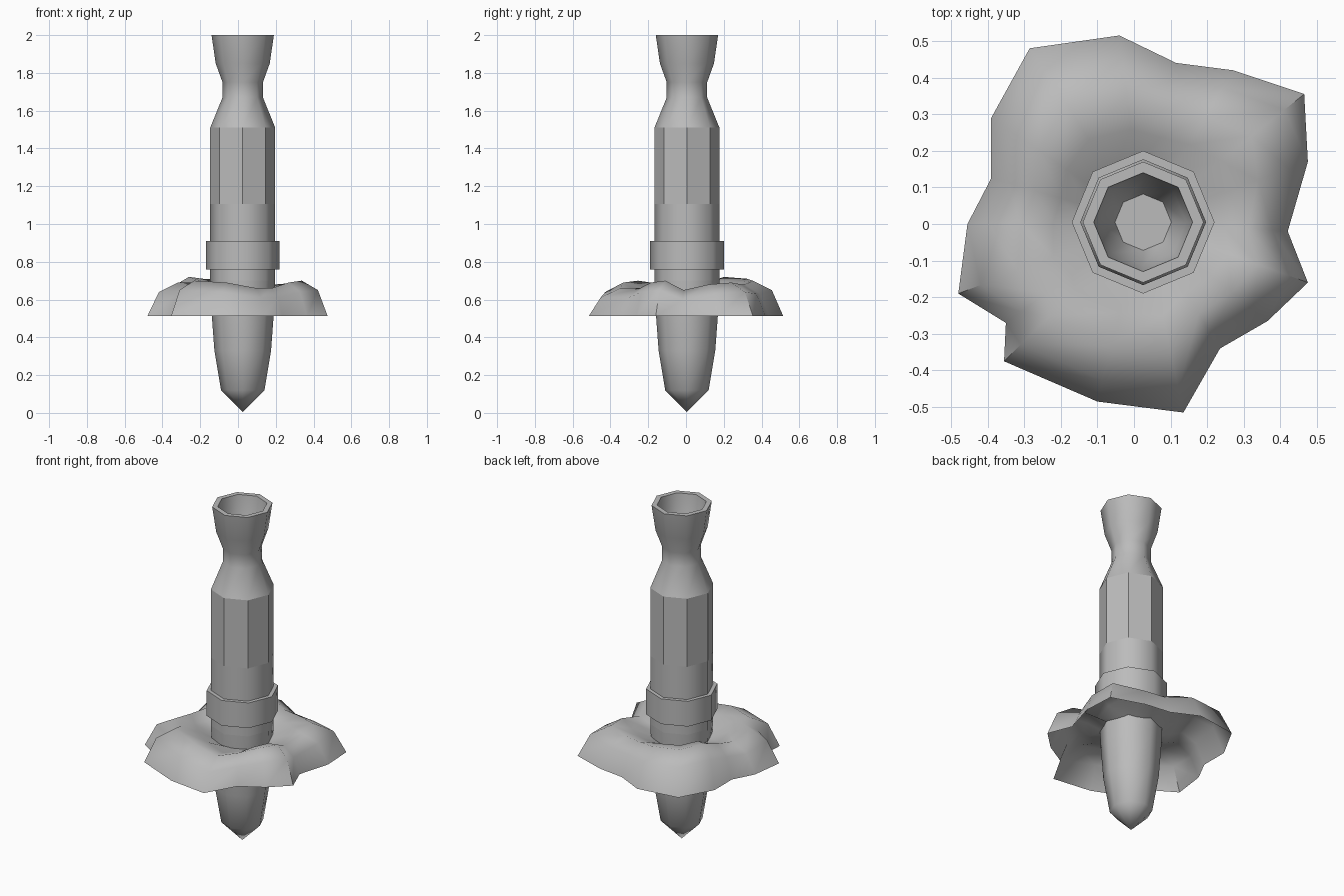
import bpy, bmesh, math
from mathutils import Vector

cube = bpy.data.objects.get("Cube")
if cube:
    bpy.data.objects.remove(cube, do_unlink=True)

AXIS = Vector((0.025, 0.005, 0))
SIDES = 8

grey = bpy.data.materials.new("plain grey")
grey.use_nodes = True
grey.diffuse_color = (0.5, 0.5, 0.5, 1)
grey.node_tree.nodes["Principled BSDF"].inputs["Base Color"].default_value = (0.5, 0.5, 0.5, 1)


def finish(name, bm, angle):
    mesh = bpy.data.meshes.new(name)
    bm.to_mesh(mesh)
    bm.free()
    mesh.materials.append(grey)
    obj = bpy.data.objects.new(name, mesh)
    bpy.context.collection.objects.link(obj)
    bpy.ops.object.select_all(action="DESELECT")
    obj.select_set(True)
    bpy.context.view_layer.objects.active = obj
    bpy.ops.object.shade_smooth_by_angle(angle=math.radians(angle))
    return obj


def bridge(bm, rings):
    for low, high in zip(rings, rings[1:]):
        n = len(low)
        for i in range(n):
            j = (i + 1) % n
            bm.faces.new((low[i], low[j], high[j], high[i]))


def turned(name, profile, angle=50, cap_end=False, closed=False):
    """Eight-sided lathe from (radius, height) pairs."""
    bm = bmesh.new()
    rings = []
    for r, z in profile:
        rings.append([bm.verts.new(AXIS + Vector((r * math.cos(a), r * math.sin(a), z)))
                      for a in (math.tau * i / SIDES for i in range(SIDES))])
    bridge(bm, rings + rings[:1] if closed else rings)
    if cap_end:
        bm.faces.new(rings[-1])
    bmesh.ops.remove_doubles(bm, verts=bm.verts, dist=0.0005)
    bmesh.ops.recalc_face_normals(bm, faces=bm.faces)
    return finish(name, bm, angle)


# Tapered nose reaching up into the body
turned("nose", [(0, 0.005), (0.115, 0.12), (0.15, 0.33), (0.164, 0.52), (0.172, 0.7)])

# Straight body, with a faceted upper section
turned("lower_body", [(0.172, 0.7), (0.172, 1.105)])
turned("upper_body", [(0.172, 1.105), (0.172, 1.51)], angle=30)

# Shoulder, neck and flared hollow nozzle
turned("nozzle", [(0.172, 1.51), (0.107, 1.67), (0.107, 1.75), (0.143, 1.85),
                  (0.165, 2.0), (0.135, 2.0), (0.118, 1.86), (0.077, 1.75)], cap_end=True)

# Raised collar
turned("collar", [(0.165, 0.76), (0.195, 0.76), (0.195, 0.91), (0.165, 0.91)], closed=True)

# Ragged skirt: rim outline (x, y) and the ridge height above each rim point
rim = [(0.475, 0.17, 0.68), (0.465, 0.355, 0.69), (0.27, 0.42, 0.68), (0.115, 0.44, 0.68),
       (-0.04, 0.515, 0.70), (-0.285, 0.48, 0.71), (-0.39, 0.29, 0.72), (-0.39, 0.125, 0.68),
       (-0.455, 0, 0.67), (-0.48, -0.19, 0.69), (-0.35, -0.27, 0.69), (-0.355, -0.375, 0.70),
       (-0.1, -0.485, 0.69), (0.135, -0.515, 0.66), (0.235, -0.34, 0.66), (0.365, -0.265, 0.69),
       (0.475, -0.16, 0.70), (0.42, -0.02, 0.65)]
bm = bmesh.new()
rings = [[], [], [], [], []]
for x, y, top in rim:
    outer = Vector((x, y, 0))
    inner = AXIS + (outer - AXIS).normalized() * 0.155
    for ring, (t, z) in zip(rings, [(0, 0.512), (0.17, top - 0.05), (0.45, top),
                                    (0.72, top - 0.025), (1, 0.62)]):
        ring.append(bm.verts.new(outer.lerp(inner, t) + Vector((0, 0, z))))
bridge(bm, rings)
finish("skirt", bm, 60)
